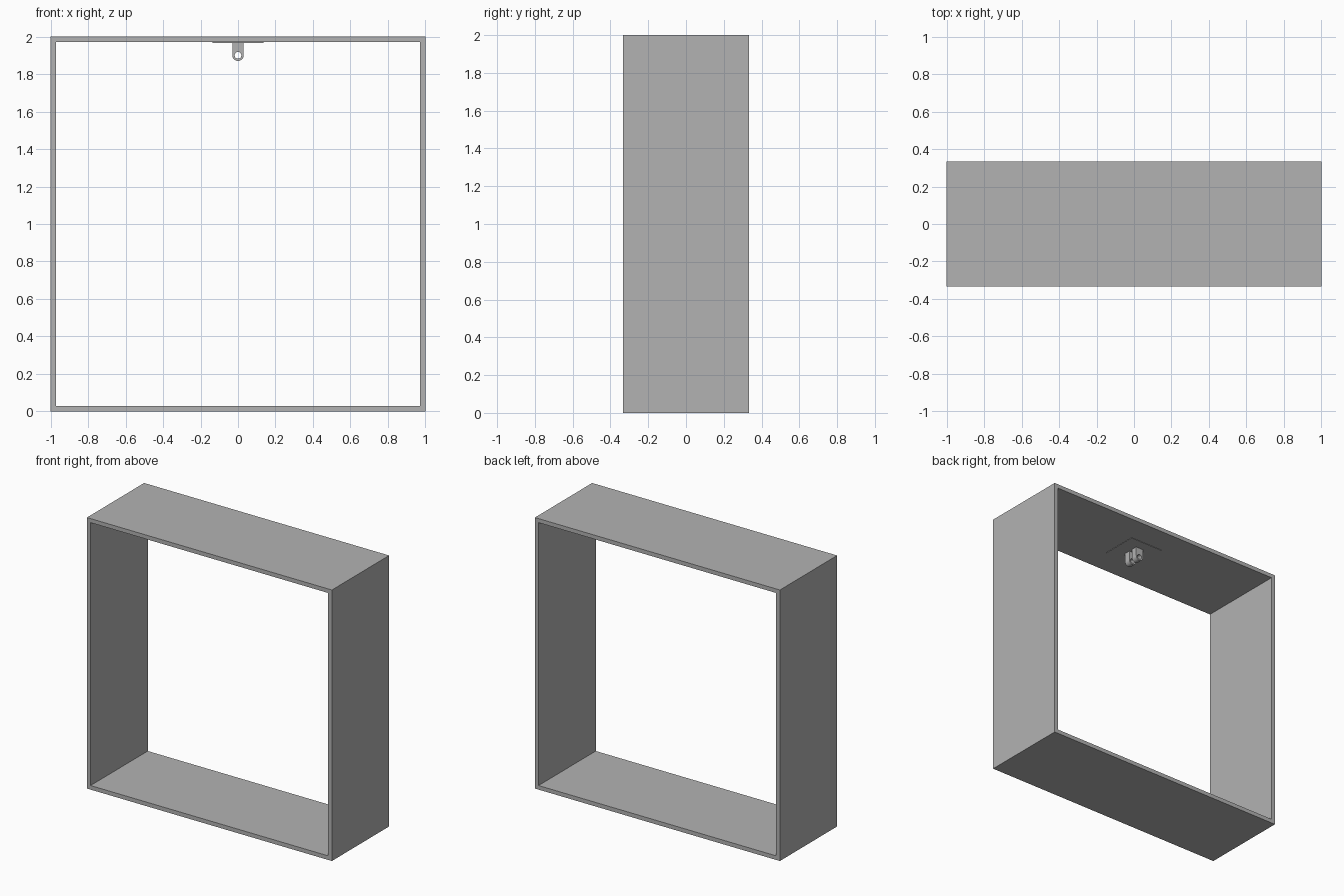
import bpy
import bmesh
from math import atan2, cos, pi, radians, sin

cube = bpy.data.objects.get("Cube")
if cube:
    bpy.data.objects.remove(cube, do_unlink=True)

grey = bpy.data.materials.new("plain grey")
grey.use_nodes = True
colour = (0.45, 0.45, 0.45, 1)
grey.diffuse_color = colour
grey.node_tree.nodes["Principled BSDF"].inputs["Base Color"].default_value = colour


def ring_prism(name, outer, inner, y0, y1):
    """Extrude an (x, z) outline with a matching hole outline along y."""
    bm = bmesh.new()
    loops = [[bm.verts.new((x, y, z)) for x, z in pts]
             for pts, y in ((outer, y0), (inner, y0), (inner, y1), (outer, y1))]
    n = len(outer)
    for k in range(4):
        a, b = loops[k], loops[(k + 1) % 4]
        for i in range(n):
            j = (i + 1) % n
            bm.faces.new((a[i], a[j], b[j], b[i]))
    bmesh.ops.recalc_face_normals(bm, faces=bm.faces)
    return finish(name, bm)


def finish(name, bm):
    mesh = bpy.data.meshes.new(name)
    bm.to_mesh(mesh)
    bm.free()
    mesh.materials.append(grey)
    obj = bpy.data.objects.new(name, mesh)
    bpy.context.collection.objects.link(obj)
    return obj


def square(half):
    return [(x * half, 1 + z * half) for x, z in ((-1, -1), (1, -1), (1, 1), (-1, 1))]


# Square open frame
wall = 0.03
depth = 0.667
ring_prism("frame", square(1), square(1 - wall), -depth / 2, depth / 2)

# Thin mounting plate under the top panel
ceiling = 2 - wall
plate_size, plate_thick = 0.27, 0.003
bm = bmesh.new()
bmesh.ops.create_cube(bm, size=1)
for v in bm.verts:
    v.co.x *= plate_size
    v.co.y *= plate_size
    v.co.z = ceiling + (v.co.z - 0.5) * plate_thick
finish("mounting_plate", bm)

# Pair of round-ended lugs with a pin hole
radius, hole, pin_z = 0.03, 0.018, 1.9
rise = ceiling - pin_z
corner = atan2(rise, radius)
angles = sorted([i * 2 * pi / 48 for i in range(48)] + [corner, pi - corner])
outer, inner = [], []
for a in angles:
    c, s = cos(a), sin(a)
    reach = radius
    if s > 0:
        reach = min(radius / max(abs(c), 1e-6), rise / s)
    outer.append((reach * c, pin_z + reach * s))
    inner.append((hole * c, pin_z + hole * s))

for name, y0, y1 in (("front_lug", -0.06, -0.015), ("back_lug", 0.015, 0.06)):
    lug = ring_prism(name, outer, inner, y0, y1)
    bpy.ops.object.select_all(action="DESELECT")
    lug.select_set(True)
    bpy.context.view_layer.objects.active = lug
    bpy.ops.object.shade_smooth_by_angle(angle=radians(30))
